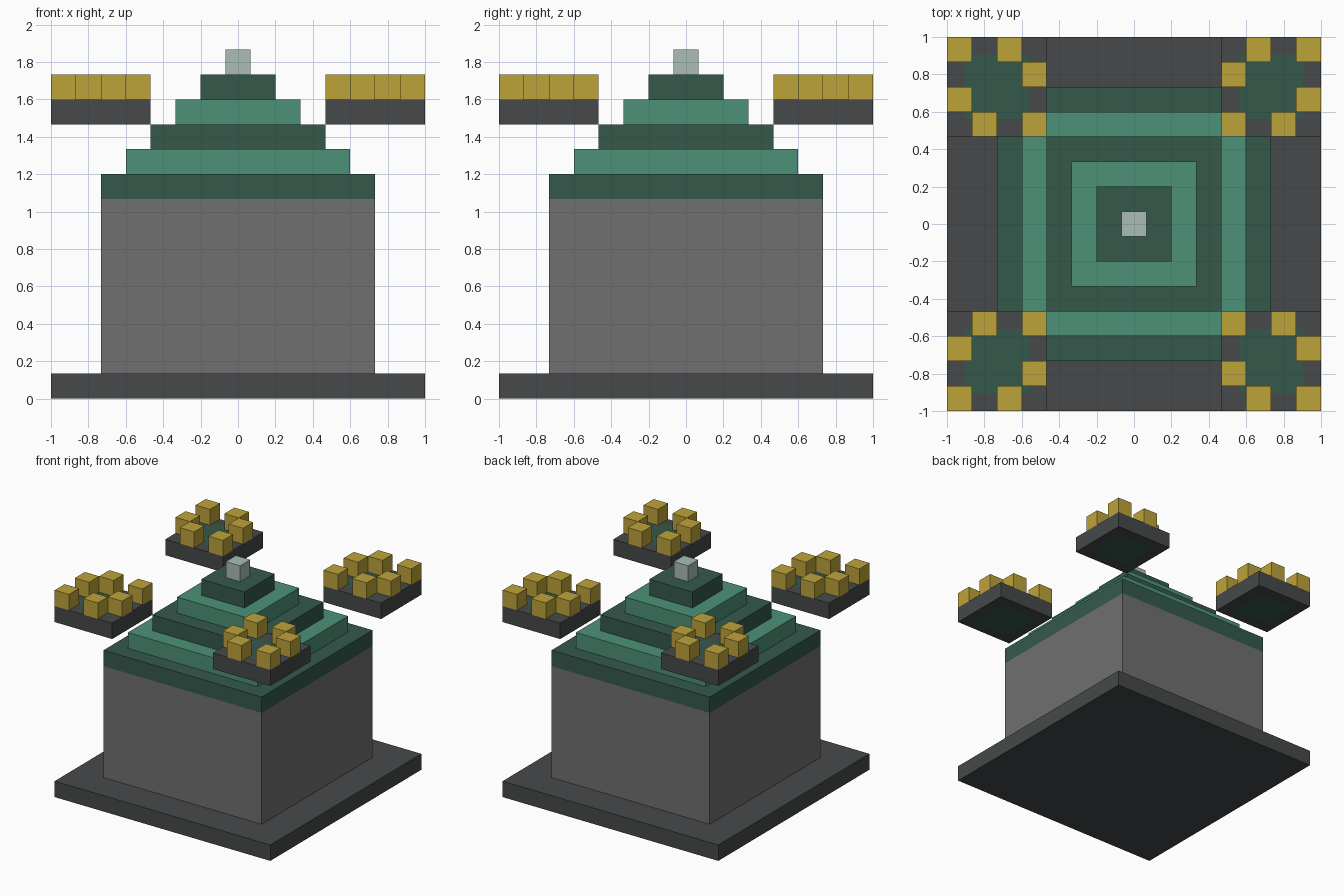
import bpy
import bmesh
from mathutils import Matrix, Vector

cube = bpy.data.objects.get("Cube")
if cube:
    bpy.data.objects.remove(cube, do_unlink=True)

U = 2 / 15  # one block


def material(name, rgb):
    linear = [((c / 255 + 0.055) / 1.055) ** 2.4 for c in rgb] + [1]
    mat = bpy.data.materials.new(name)
    mat.use_nodes = True
    mat.diffuse_color = linear
    mat.node_tree.nodes["Principled BSDF"].inputs["Base Color"].default_value = linear
    return mat


charcoal = material("charcoal stone", (70, 73, 74))
grey = material("grey stone", (112, 112, 112))
dark_green = material("dark green", (53, 89, 75))
light_green = material("light green", (77, 145, 120))
gold = material("gold", (190, 163, 58))
pale = material("pale crystal", (171, 189, 183))


def add_box(bm, centre, size):
    """Box in block units; centre is the middle of its bottom face."""
    pos = Vector(centre) + Vector((0, 0, size[2] / 2))
    scale = Matrix.Diagonal((*(Vector(size) * U), 1))
    bmesh.ops.create_cube(bm, size=1, matrix=Matrix.Translation(pos * U) @ scale)


def finish(name, bm, *mats):
    mesh = bpy.data.meshes.new(name)
    bm.to_mesh(mesh)
    bm.free()
    for mat in mats:
        mesh.materials.append(mat)
    bpy.context.collection.objects.link(bpy.data.objects.new(name, mesh))


# Central building: plinth, walls, stepped roof and finial
tiers = [
    ("plinth", 15, 1, charcoal),
    ("walls", 11, 7, grey),
    ("roof_eave", 11, 1, dark_green),
    ("roof_step_lower", 9, 1, light_green),
    ("roof_step_middle", 7, 1, dark_green),
    ("roof_step_upper", 5, 1, light_green),
    ("roof_cap", 3, 1, dark_green),
    ("finial", 1, 1, pale),
]
z = 0
for name, width, height, mat in tiers:
    bm = bmesh.new()
    add_box(bm, (0, 0, z), (width, width, height))
    finish(name, bm, mat)
    z += height

# Floating corner platforms; stud cells count inward from the outer corner
studs = [(0, 0), (2, 0), (3, 1), (0, 2), (1, 3), (3, 3)]
for sx, side in ((1, "left"), (-1, "right")):
    for sy, end in ((-1, "front"), (1, "back")):
        # Slab with a green square on its top and underside
        bm = bmesh.new()
        add_box(bm, (sx * 5.5, sy * 5.5, 11), (4, 4, 1))
        bm.normal_update()
        flat = [f for f in bm.faces if abs(f.normal.z) > 0.9]
        bmesh.ops.inset_individual(bm, faces=flat, thickness=U)
        for face in flat:
            face.material_index = 1
        finish(f"{end}_{side}_platform", bm, charcoal, dark_green)

        # Gold studs
        bm = bmesh.new()
        for i, j in studs:
            add_box(bm, (sx * (7 - i), sy * (7 - j), 12), (1, 1, 1))
        finish(f"{end}_{side}_studs", bm, gold)
